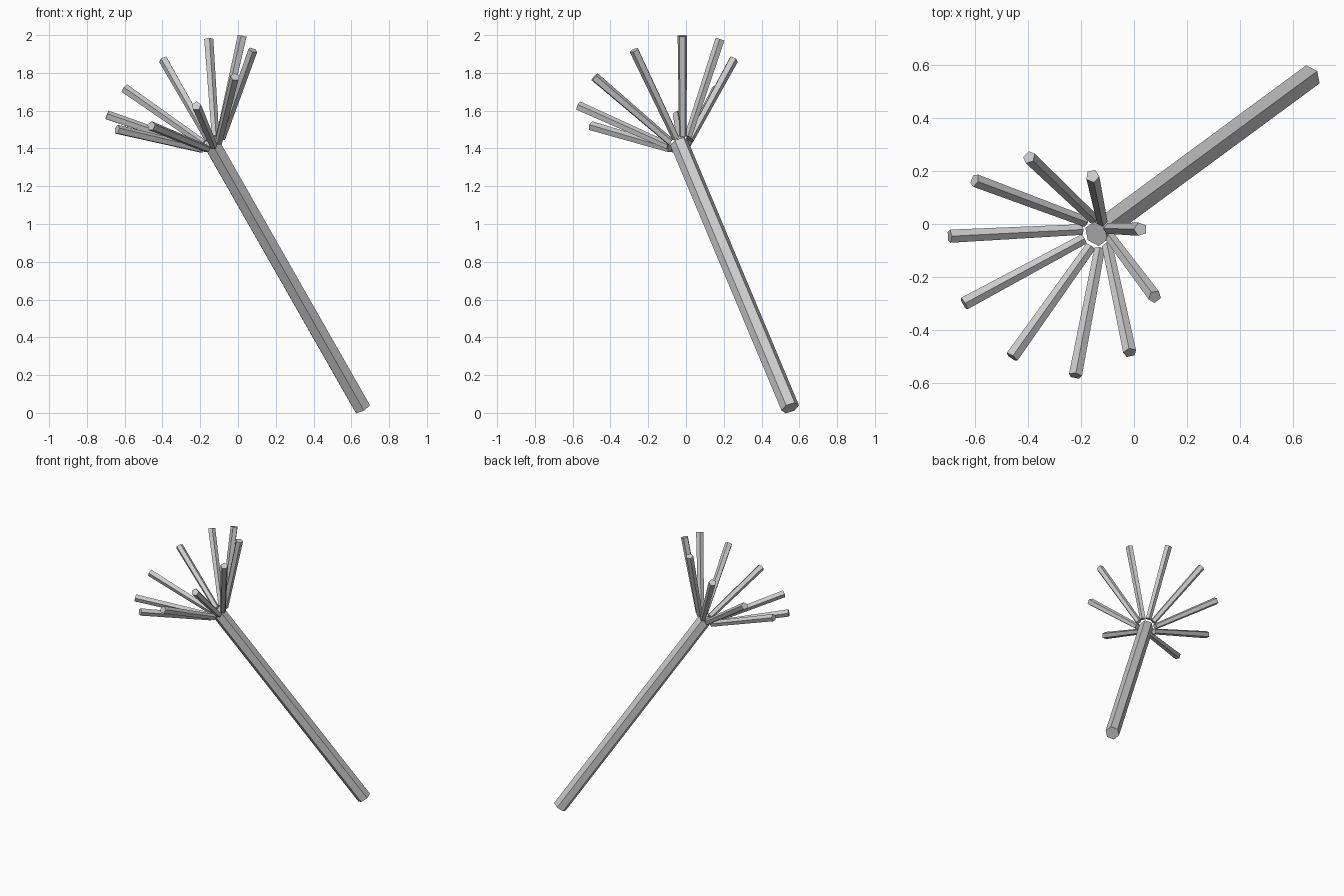
import bpy, math
from mathutils import Vector

if "Cube" in bpy.data.objects:
    bpy.data.objects.remove(bpy.data.objects["Cube"])


def rod(name, a, b, r1, r2, sides, roll=0.0):
    """Tapered prism running from point a to point b."""
    d = b - a
    bpy.ops.mesh.primitive_cone_add(vertices=sides, radius1=r1, radius2=r2, depth=d.length)
    ob = bpy.context.object
    ob.name = name
    ob.rotation_mode = 'QUATERNION'
    ob.rotation_quaternion = d.to_track_quat('Z', 'Y')
    for v in ob.data.vertices:
        x, y = v.co.x, v.co.y
        v.co.x = x * math.cos(roll) - y * math.sin(roll)
        v.co.y = x * math.sin(roll) + y * math.cos(roll)
    ob.location = (a + b) / 2
    return ob


# leaning trunk
base = Vector((0.658, 0.552, 0.026))
top = Vector((-0.142, -0.037, 1.43))
axis = (top - base).normalized()
rod("trunk", base, top, 0.049, 0.049, 6)

# ring of spokes flaring around the trunk's axis
tip_centre = Vector((-0.308, -0.160, 1.748))
first = Vector((0.335, 0.142, 0.245))
u = (first - axis * first.dot(axis)).normalized()
w = axis.cross(u)
for i in range(10):
    t = i * math.tau / 10
    out = u * math.cos(t) + w * math.sin(t)
    rod(f"spoke_{i + 1}", top + out * 0.062, tip_centre + out * 0.438, 0.021, 0.026, 5)
